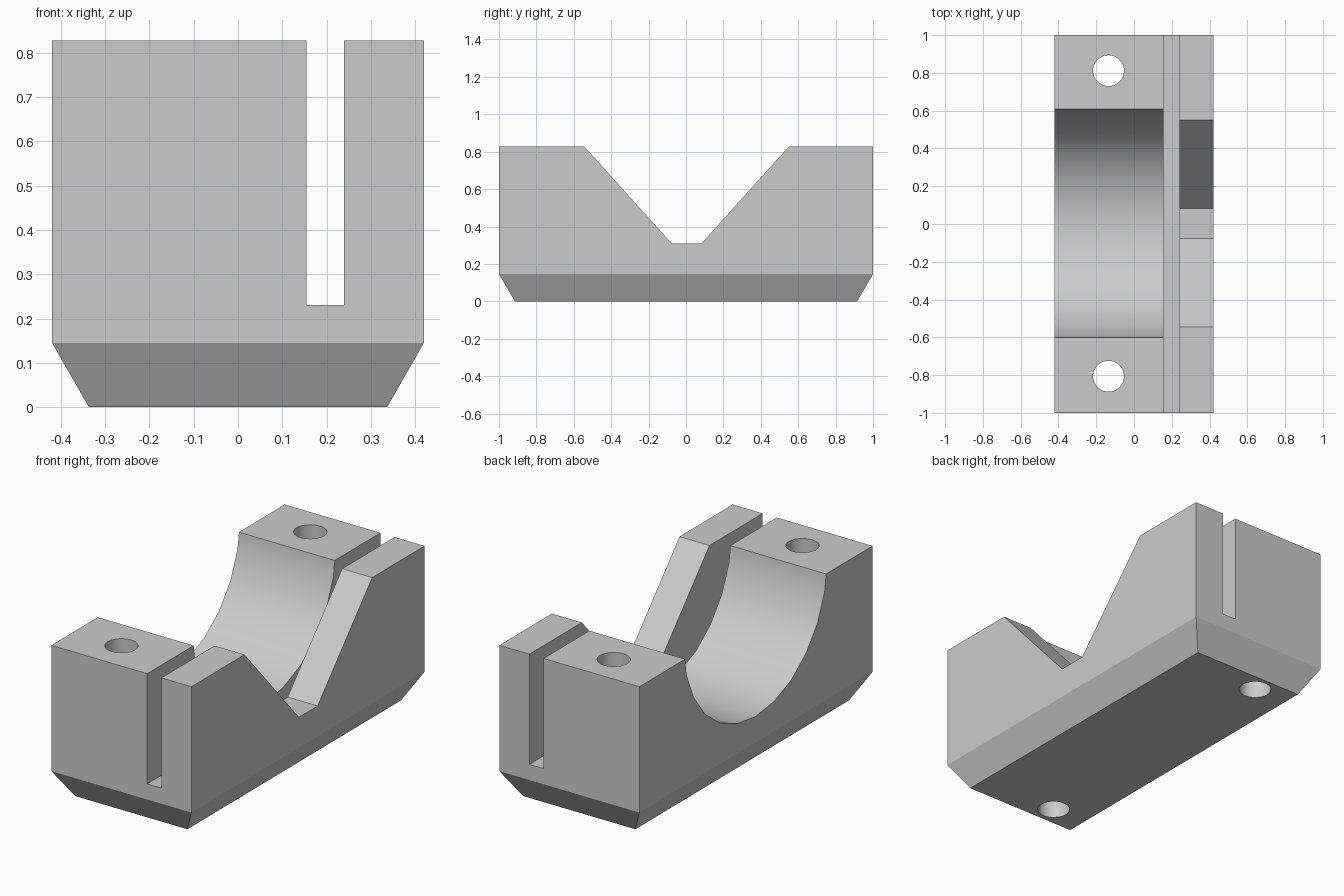
import bpy
import bmesh
import math
from mathutils import Matrix, Vector

if "Cube" in bpy.data.objects:
    bpy.data.objects.remove(bpy.data.objects["Cube"], do_unlink=True)

HALF_X, HALF_Y, TOP = 0.42, 1.0, 0.828
SHIFT = 0.003          # small offset of the cuts along y

# Single grey material
grey = bpy.data.materials.new("plain grey")
grey.use_nodes = True
colour = (0.6, 0.6, 0.6, 1)
grey.diffuse_color = colour
grey.node_tree.nodes["Principled BSDF"].inputs["Base Color"].default_value = colour


def make_object(name, bm):
    bmesh.ops.recalc_face_normals(bm, faces=bm.faces)
    mesh = bpy.data.meshes.new(name)
    bm.to_mesh(mesh)
    bm.free()
    mesh.materials.append(grey)
    obj = bpy.data.objects.new(name, mesh)
    bpy.context.collection.objects.link(obj)
    return obj


def prism(name, outline, offset):
    """Extrude a closed outline of points along an offset."""
    bm = bmesh.new()
    face = bm.faces.new([bm.verts.new(p) for p in outline])
    ext = bmesh.ops.extrude_face_region(bm, geom=[face])
    verts = [g for g in ext["geom"] if isinstance(g, bmesh.types.BMVert)]
    bmesh.ops.translate(bm, verts=verts, vec=Vector(offset))
    return make_object(name, bm)


def cylinder(name, radius, depth, segments, matrix):
    bm = bmesh.new()
    bmesh.ops.create_cone(bm, cap_ends=True, segments=segments, radius1=radius,
                          radius2=radius, depth=depth, matrix=matrix)
    return make_object(name, bm)


# Block with a chamfered foot: stacked rectangles
bm = bmesh.new()
rings = []
for x, y, z in ((0.337, 0.915, 0), (HALF_X, HALF_Y, 0.145), (HALF_X, HALF_Y, TOP)):
    rings.append([bm.verts.new((sx * x, sy * y, z))
                  for sx, sy in ((-1, -1), (1, -1), (1, 1), (-1, 1))])
bm.faces.new(rings[0])
bm.faces.new(rings[-1])
for low, high in zip(rings, rings[1:]):
    for i in range(4):
        j = (i + 1) % 4
        bm.faces.new((low[i], low[j], high[j], high[i]))
block = make_object("cradle_block", bm)

# Thin slot separating the two supports
slot = prism("slot_cutter", [(0.155, -1.2, 0.23), (0.24, -1.2, 0.23),
                             (0.24, -1.2, 1.2), (0.155, -1.2, 1.2)], (0, 2.4, 0))

# V notch in the narrow support, its slopes carried on above the top
slope = (0.547 - 0.08) / (TOP - 0.31)
wide = 0.08 + slope * (1.2 - 0.31)
notch = prism("notch_cutter", [(0.2, y + SHIFT, z) for y, z in
                               ((-0.08, 0.31), (0.08, 0.31), (wide, 1.2), (-wide, 1.2))],
              (0.4, 0, 0))

# Round saddle in the wide support
saddle = cylinder("saddle_cutter", 0.614, 0.8, 24,
                  Matrix.Translation((-0.2, SHIFT, 0.9)) @ Matrix.Rotation(math.pi / 2, 4, "Y"))

# Vertical bolt holes
holes = [cylinder("bolt_hole_cutter", 0.082, 2, 32,
                  Matrix.Translation((-0.135, side * 0.809 + SHIFT, 0.5)))
         for side in (-1, 1)]

# Cut everything out of the block
bpy.ops.object.select_all(action="DESELECT")
bpy.context.view_layer.objects.active = block
block.select_set(True)
for cutter in [slot, notch, saddle] + holes:
    cutter.hide_render = True
    mod = block.modifiers.new(cutter.name, "BOOLEAN")
    mod.operation = "DIFFERENCE"
    mod.solver = "EXACT"
    mod.object = cutter
    bpy.ops.object.modifier_apply(modifier=mod.name)
    bpy.data.objects.remove(cutter, do_unlink=True)

# Smooth the round cuts, keep the block edges sharp
bpy.ops.object.shade_smooth_by_angle(angle=math.radians(22))
